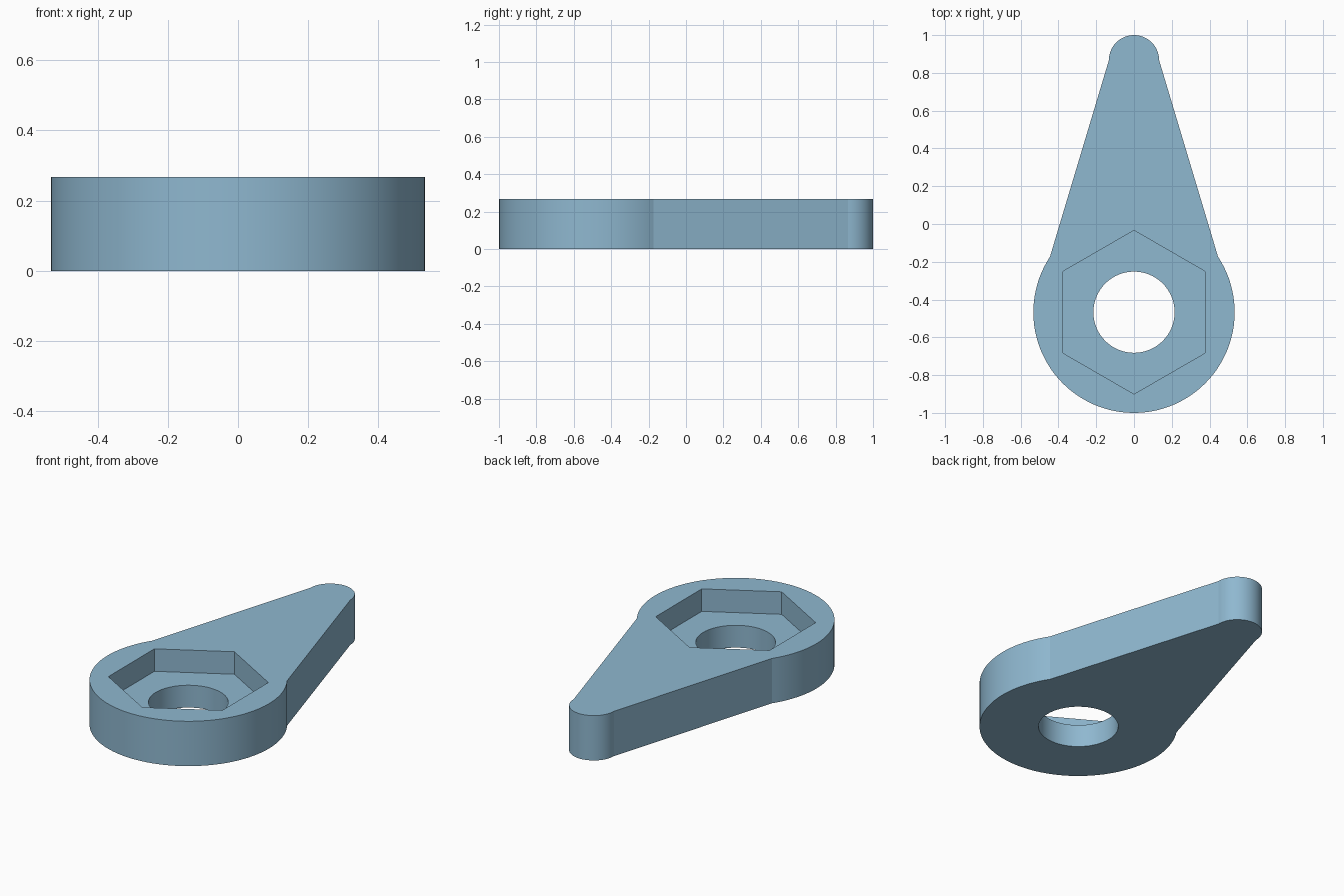
import bpy, bmesh, math

if "Cube" in bpy.data.objects:
    bpy.data.objects.remove(bpy.data.objects["Cube"])

HEIGHT, FLOOR = 0.267, 0.133          # plate thickness, pocket floor level
HUB_Y, HUB_R = -0.467, 0.533          # round hub
TIP_Y, TIP_R = 0.867, 0.133           # rounded pointer tip
HOLE_R, HEX_R = 0.215, 0.433          # through hole, hexagonal nut pocket


def arc(cy, r, start, end, n):
    """Points from start to end (degrees), both included."""
    return [(r * math.cos(math.radians(start + (end - start) * i / n)),
             cy + r * math.sin(math.radians(start + (end - start) * i / n)))
            for i in range(n + 1)]


# The arm's straight sides run from the hub's widest points to the tip's;
# find where they leave the hub circle
dx, dy = HUB_R - TIP_R, TIP_Y - HUB_Y
t = 2 * HUB_R * dx / (dx * dx + dy * dy)
leave = math.degrees(math.atan2(dy * t, HUB_R - dx * t))

outline = arc(TIP_Y, TIP_R, 0, 180, 28) + arc(HUB_Y, HUB_R, 180 - leave, 360 + leave, 72)
hole = arc(HUB_Y, HOLE_R, 0, 360, 64)[:-1]
pocket = arc(HUB_Y, HEX_R, 90, 450, 6)[:-1]

bm = bmesh.new()


def ring(points, z):
    verts = [bm.verts.new((x, y, z)) for x, y in points]
    edges = [bm.edges.new((verts[i - 1], verts[i])) for i in range(len(verts))]
    return verts, edges


def wall(a, b):
    for i in range(len(a[0])):
        bm.faces.new((a[0][i - 1], a[0][i], b[0][i], b[0][i - 1]))


def cap(outer, inner):
    bmesh.ops.triangle_fill(bm, edges=outer[1] + inner[1], use_beauty=True,
                            normal=(0, 0, 1))


outer_low, outer_top = ring(outline, 0), ring(outline, HEIGHT)
hole_low, hole_top = ring(hole, 0), ring(hole, FLOOR)
hex_low, hex_top = ring(pocket, FLOOR), ring(pocket, HEIGHT)

# Flat faces: underside, pocket floor, top
cap(outer_low, hole_low)
cap(hex_low, hole_top)
cap(outer_top, hex_top)
# Upright walls: outside, hole, pocket
wall(outer_low, outer_top)
wall(hole_low, hole_top)
wall(hex_low, hex_top)
bmesh.ops.recalc_face_normals(bm, faces=bm.faces)

mesh = bpy.data.meshes.new("pointer_knob")
bm.to_mesh(mesh)
bm.free()
knob = bpy.data.objects.new("pointer_knob", mesh)
bpy.context.collection.objects.link(knob)

blue = bpy.data.materials.new("dusty blue")
blue.diffuse_color = (0.275, 0.479, 0.631, 1)
blue.use_nodes = True
blue.node_tree.nodes["Principled BSDF"].inputs["Base Color"].default_value = blue.diffuse_color
mesh.materials.append(blue)

# Smooth curved walls, crisp corners
bpy.context.view_layer.objects.active = knob
knob.select_set(True)
bpy.ops.object.shade_smooth_by_angle(angle=math.radians(10))
